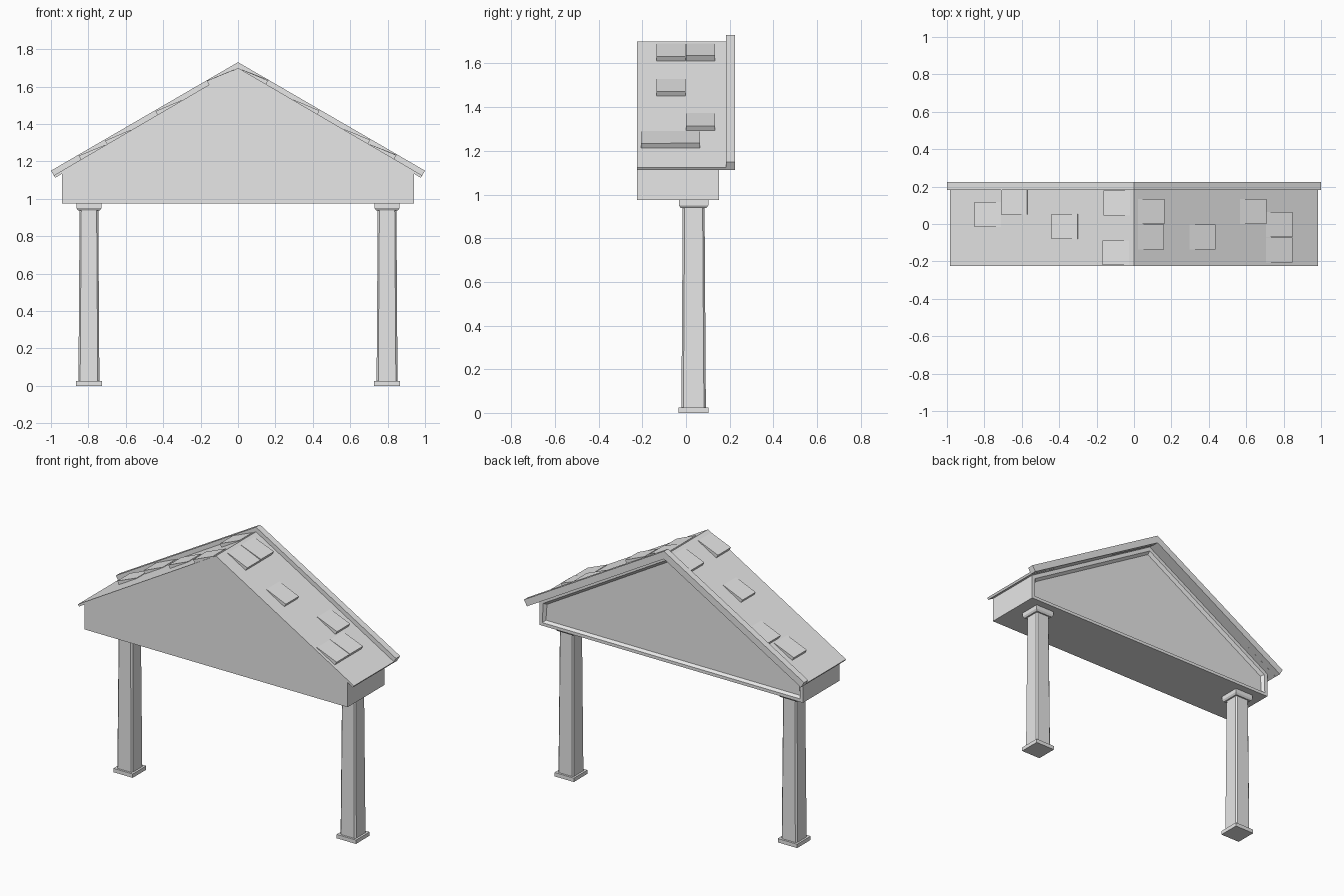
import bpy, bmesh
from mathutils import Vector

cube = bpy.data.objects.get("Cube")
if cube:
    bpy.data.objects.remove(cube, do_unlink=True)

grey = bpy.data.materials.new("plain_grey")
grey.use_nodes = True
grey.diffuse_color = (0.8, 0.8, 0.8, 1)
grey.node_tree.nodes["Principled BSDF"].inputs["Base Color"].default_value = (0.8, 0.8, 0.8, 1)

SLOPE = 0.584
FRONT, BACK = -0.225, 0.225
RIDGE = 1.70
PILLAR_X, PILLAR_Y = 0.797, 0.035


def finish(name, bm):
    bmesh.ops.recalc_face_normals(bm, faces=bm.faces)
    mesh = bpy.data.meshes.new(name)
    bm.to_mesh(mesh)
    bm.free()
    mesh.materials.append(grey)
    obj = bpy.data.objects.new(name, mesh)
    bpy.context.collection.objects.link(obj)
    return obj


def loft(rings):
    """Join equal-length rings of points into a closed solid."""
    bm = bmesh.new()
    loops = [[bm.verts.new(p) for p in ring] for ring in rings]
    n = len(loops[0])
    for a, b in zip(loops, loops[1:]):
        for i in range(n):
            j = (i + 1) % n
            bm.faces.new((a[i], a[j], b[j], b[i]))
    bm.faces.new(loops[0][::-1])
    bm.faces.new(loops[-1])
    bmesh.ops.recalc_face_normals(bm, faces=bm.faces)
    return bm


def prism(half, y0, y1):
    """Extrude along y a profile mirrored in x; half runs from top centre round to bottom."""
    full = half + [(-x, z) for x, z in reversed(half) if x > 0]
    return loft([[(x, y, z) for x, z in full] for y in (y0, y1)])


def square(h, z, cut=0.0):
    """Square ring, with cut corners when cut is set."""
    if cut:
        k = h - cut
        pts = [(h, -k), (h, k), (k, h), (-k, h), (-h, k), (-h, -k), (-k, -h), (k, -h)]
    else:
        pts = [(h, -h), (h, h), (-h, h), (-h, -h)]
    return [(x, y, z) for x, y in pts]


# Gable block with a recessed panel on the back
under = RIDGE - 0.017
body = prism([(0, under), (0.94, under - 0.94 * SLOPE), (0.94, 0.975)], FRONT, 0.15)
back = max(body.faces, key=lambda f: f.calc_center_median().y)
bmesh.ops.inset_region(body, faces=[back], thickness=0.028)
bmesh.ops.inset_region(body, faces=[back], thickness=0.018, depth=-0.018)
finish("gable_block", body)

# Thin roof sheet with square-cut eaves
finish("roof", prism([(0, RIDGE), (0.985, RIDGE - 0.985 * SLOPE),
                      (0.977, under - 0.977 * SLOPE), (0, under)], FRONT, 0.185))

# Raised trim along the back edge of the roof
finish("roof_trim", prism([(0, 1.73), (1.0, 1.15), (0.978, 1.113), (0, 1.68)], 0.183, BACK))

# Pillars
for side, x in (("left", PILLAR_X), ("right", -PILLAR_X)):
    parts = {
        "base": [square(0.069, 0), square(0.069, 0.025)],
        "shaft": [square(0.056, 0.025, 0.009), square(0.050, 0.94, 0.009)],
        "capital": [square(0.059, 0.938), square(0.067, 0.95), square(0.067, 0.976)],
    }
    for part, rings in parts.items():
        obj = finish(f"{side}_pillar_{part}", loft(rings))
        obj.location = (x, PILLAR_Y, 0)

# Wedge shingles: side, lower edge x, start y, lift of the lower edge
SHINGLES = [
    (1, 0.16, -0.135, 0.022), (1, 0.16, 0.0, 0.027), (1, 0.435, -0.135, 0.022),
    (1, 0.705, 0.0, 0.024), (1, 0.845, -0.205, 0.024), (1, 0.845, -0.07, 0.026),
    (-1, 0.85, -0.015, 0.024), (-1, 0.71, 0.05, 0.022), (-1, 0.44, -0.08, 0.022),
    (-1, 0.16, 0.045, 0.024), (-1, 0.165, -0.22, 0.024),
]
down = Vector((1, 0, -SLOPE)).normalized()
up = Vector((SLOPE, 0, 1)).normalized()
for i, (side, x, y, lift) in enumerate(SHINGLES, 1):
    low = Vector((x - 0.01, y, RIDGE - (x - 0.01) * SLOPE))
    tri = [low - up * 0.004, low + up * lift,
           low - down * 0.15 + up * 0.003, low - down * 0.15 - up * 0.004]
    rings = [[(side * p.x, p.y + dy, p.z) for p in tri] for dy in (0, 0.133)]
    finish(f"shingle_{i}", loft(rings))
